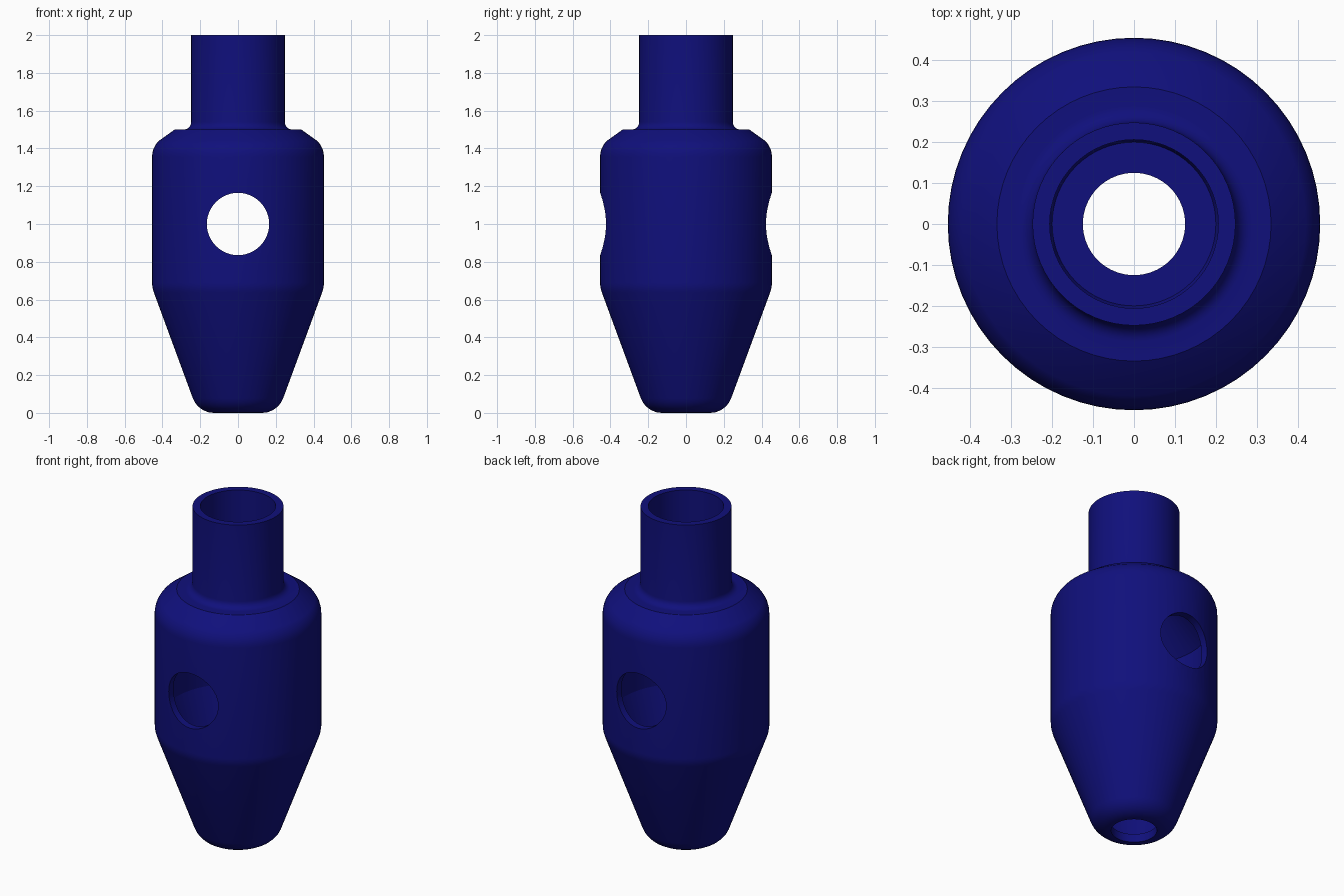
import bpy, bmesh, math
from mathutils import Matrix

if "Cube" in bpy.data.objects:
    bpy.data.objects.remove(bpy.data.objects["Cube"], do_unlink=True)

# Single navy material
navy = bpy.data.materials.new("navy blue")
navy.use_nodes = True
colour = (0.005, 0.005, 0.2, 1)
navy.diffuse_color = colour
navy.node_tree.nodes["Principled BSDF"].inputs["Base Color"].default_value = colour


def arc(cx, cz, r, start, end, steps=6):
    """Points of a rounded corner in the (radius, height) plane, angles in degrees."""
    angles = [math.radians(start + (end - start) * i / steps) for i in range(steps + 1)]
    return [(cx + r * math.cos(a), cz + r * math.sin(a)) for a in angles]


def lathe(name, profile, sides):
    """Revolve a closed profile around z."""
    bm = bmesh.new()
    rings = []
    for i in range(sides):
        a = 2 * math.pi * i / sides
        rings.append([bm.verts.new((r * math.cos(a), r * math.sin(a), z)) for r, z in profile])
    n = len(profile)
    for i in range(sides):
        p, q = rings[i], rings[(i + 1) % sides]
        for j in range(n):
            k = (j + 1) % n
            bm.faces.new((p[j], q[j], q[k], p[k]))
    bmesh.ops.recalc_face_normals(bm, faces=bm.faces)
    mesh = bpy.data.meshes.new(name)
    bm.to_mesh(mesh)
    bm.free()
    mesh.materials.append(navy)
    obj = bpy.data.objects.new(name, mesh)
    bpy.context.collection.objects.link(obj)
    return obj


# Outer skin, from the bottom opening up to the rim
outer = [(0.125, 0.0)]
outer += arc(0.127, 0.12, 0.12, -88, -21)           # rounded nose
outer += arc(0.305, 0.69, 0.15, -21, 0, 4)          # cone into barrel
outer += arc(0.335, 1.355, 0.12, 0, 45, 5)          # barrel into shoulder
outer += [(0.335, 1.5)]                             # shoulder ledge
outer += arc(0.288, 1.54, 0.04, -90, -180)          # fillet at the neck
outer += [(0.248, 2.0)]

# Inner skin, from the rim down to the floor
inner = [(0.206, 2.0), (0.206, 1.485), (0.413, 1.28),
         (0.413, 0.74), (0.2, 0.05), (0.125, 0.05)]

body = lathe("hollow_body", outer + inner, 64)

# Round window through the front and back walls
bm = bmesh.new()
bmesh.ops.create_cone(bm, cap_ends=True, segments=48, radius1=0.165, radius2=0.165, depth=1.4,
                      matrix=Matrix.Translation((0, 0, 1)) @ Matrix.Rotation(math.pi / 2, 4, 'X'))
cut_mesh = bpy.data.meshes.new("window_cutter")
bm.to_mesh(cut_mesh)
bm.free()
cut_mesh.materials.append(navy)
cutter = bpy.data.objects.new("window_cutter", cut_mesh)
bpy.context.collection.objects.link(cutter)
cutter.hide_render = True

bpy.ops.object.select_all(action='DESELECT')
bpy.context.view_layer.objects.active = body
body.select_set(True)
mod = body.modifiers.new("window", 'BOOLEAN')
mod.operation = 'DIFFERENCE'
mod.solver = 'EXACT'
mod.object = cutter
bpy.ops.object.modifier_apply(modifier=mod.name)
bpy.data.objects.remove(cutter, do_unlink=True)

bpy.ops.object.shade_smooth_by_angle(angle=math.radians(16))
